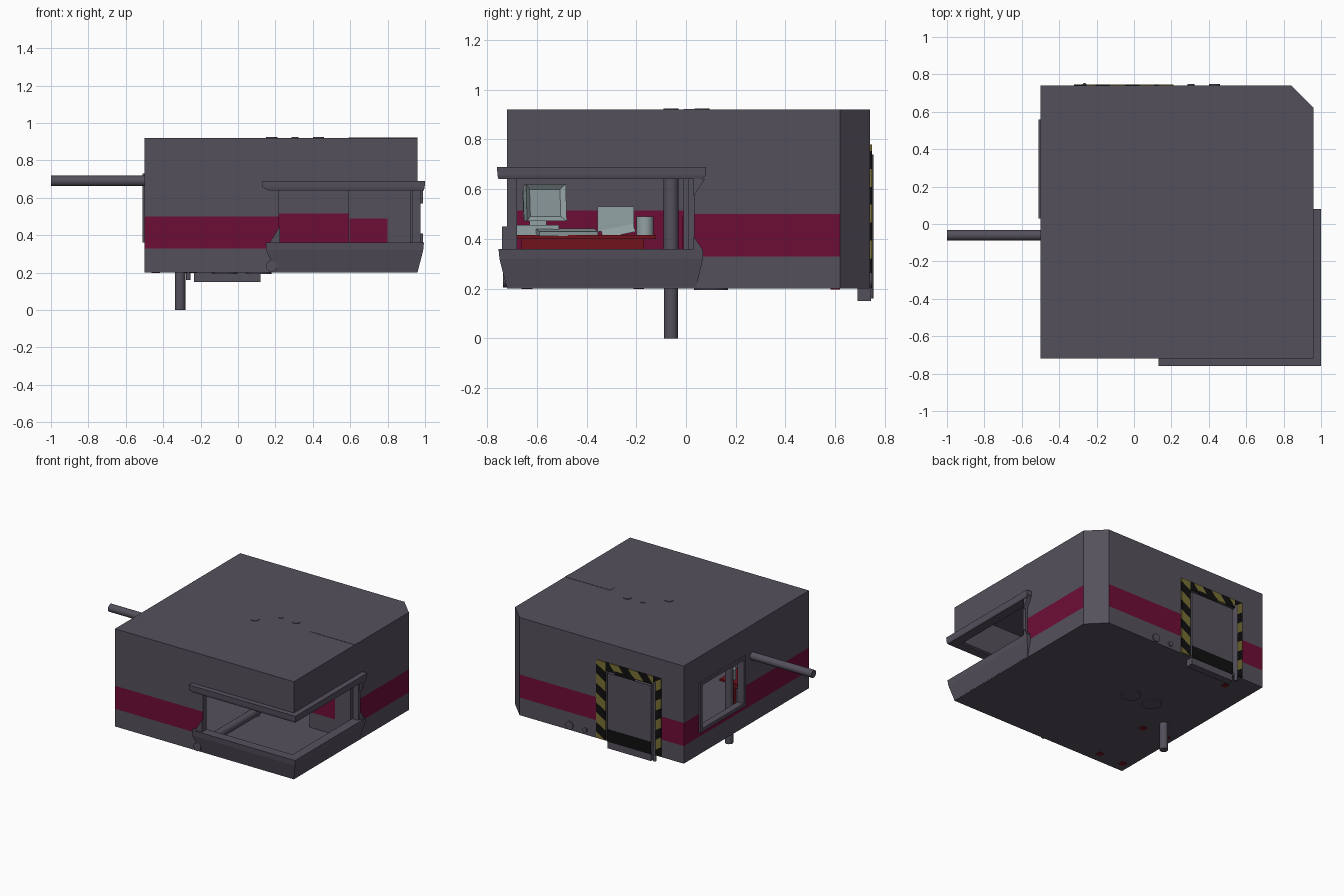
import bpy, bmesh, math
from mathutils import Vector

if "Cube" in bpy.data.objects:
    bpy.data.objects.remove(bpy.data.objects["Cube"])


def mat(name, r, g, b):
    m = bpy.data.materials.new(name)
    m.diffuse_color = (r, g, b, 1)
    m.use_nodes = True
    m.node_tree.nodes["Principled BSDF"].inputs["Base Color"].default_value = m.diffuse_color
    return m


GREY = mat("slate_grey", .09, .081, .108)
CRIMSON = mat("crimson", .155, .004, .036)
RED = mat("desk_red", .17, .006, .012)
YELLOW = mat("hazard_yellow", .19, .16, .036)
BLACK = mat("hazard_black", .005, .005, .005)
PALE = mat("pale_plastic", .29, .36, .37)


def finish(name, bm, mats):
    bmesh.ops.recalc_face_normals(bm, faces=bm.faces)
    me = bpy.data.meshes.new(name)
    bm.to_mesh(me)
    bm.free()
    for m in mats:
        me.materials.append(m)
    ob = bpy.data.objects.new(name, me)
    bpy.context.collection.objects.link(ob)
    return ob


def loft(name, layers, mats, rule=None):
    """Stack of same-length plan outlines [(z, points)], capped at both ends."""
    bm = bmesh.new()
    rings = [[bm.verts.new((x, y, z)) for x, y in pts] for z, pts in layers]
    bm.faces.new(rings[0])
    bm.faces.new(rings[-1])
    n = len(rings[0])
    for k in range(len(rings) - 1):
        for i in range(n):
            j = (i + 1) % n
            f = bm.faces.new((rings[k][i], rings[k][j], rings[k + 1][j], rings[k + 1][i]))
            f.material_index = rule(k, i) if rule else 0
    return finish(name, bm, mats)


def rect(x0, x1, y0, y1):
    return [(x0, y0), (x1, y0), (x1, y1), (x0, y1)]


def box(name, x0, x1, y0, y1, z0, z1, m):
    p = rect(x0, x1, y0, y1)
    return loft(name, [(z0, p), (z1, p)], [m])


def rod(name, a, b, r, m=GREY, sides=24):
    a, b = Vector(a), Vector(b)
    d = b - a
    bm = bmesh.new()
    bmesh.ops.create_cone(bm, cap_ends=True, segments=sides, radius1=r, radius2=r, depth=d.length)
    for f in bm.faces:
        f.smooth = len(f.verts) == 4
        if not f.smooth:
            for e in f.edges:
                e.smooth = False
    q = d.to_track_quat('Z', 'Y')
    for v in bm.verts:
        v.co = q @ v.co + (a + b) / 2
    return finish(name, bm, [m])


def plate(name, pts, y0, y1, m):
    """Outline in x-z, given depth along y."""
    bm = bmesh.new()
    f = bm.faces.new([bm.verts.new((x, y0, z)) for x, z in pts])
    g = bmesh.ops.extrude_face_region(bm, geom=[f])["geom"]
    for v in g:
        if isinstance(v, bmesh.types.BMVert):
            v.co.y = y1
    return finish(name, bm, [m])


# --- cabin shell: striped plan with one chamfered corner, hollowed out ---
def plan(t):
    return [(-.5 + t, -.72 + t), (.96 - t, -.72 + t), (.96 - t, .62 - t * .4),
            (.84 - t * .4, .74 - t), (-.5 + t, .74 - t)]


def stripe(k, i):
    return 1 if k == 1 and i != 2 else 0


two = [GREY, CRIMSON]
shell = loft("cabin_shell", [(z, plan(0)) for z in (.2, .33, .5, .92)], two, stripe)
cutters = [
    loft("cavity_cutter", [(z, plan(.04)) for z in (.215, .33, .515, .88)], two, stripe),
    box("corner_window_cutter", .22, 1.1, -.9, .03, .35, .65, GREY),
    box("side_window_cutter", -.6, -.45, .05, .54, .38, .71, GREY),
    box("door_cutter", -.26, .14, .68, .8, .216, .72, GREY),
]
for c in cutters:
    c.hide_render = True
    mod = shell.modifiers.new("cut", 'BOOLEAN')
    mod.object, mod.solver = c, 'EXACT'
dg = bpy.context.evaluated_depsgraph_get()
cut = bpy.data.meshes.new_from_object(shell.evaluated_get(dg))
shell.modifiers.clear()
shell.data = cut
for c in cutters:
    bpy.data.objects.remove(c)


# --- canopy and sill wrapping the open corner ---
def ell(d, e):
    return [(.22 - e, -.72 - d), (.96 + d, -.72 - d), (.96 + d, .03 + e * .55),
            (.925, .03 + e * .55), (.925, -.685), (.22 - e, -.685)]


loft("window_canopy", [(.64, ell(.034, .06)), (.655, ell(.038, .09)), (.69, ell(.04, .09))], [GREY])
loft("window_sill", [(.205, ell(.001, .02)), (.32, ell(.03, .07)), (.36, ell(.034, .07))], [GREY])
plate("sill_gusset", [(.15, .33), (.225, .33), (.225, .45)], -.74, -.69, GREY)
for z0, z1, y in ((.36, .41, .065), (.64, .57, .075)):
    bm = bmesh.new()
    pts = [(.03, z0), (y, z0), (.03, z1)]
    f = bm.faces.new([bm.verts.new((.93, a, b)) for a, b in pts])
    for v in bmesh.ops.extrude_face_region(bm, geom=[f])["geom"]:
        if isinstance(v, bmesh.types.BMVert):
            v.co.x = .99
    finish("window_end_gusset", bm, [GREY])
box("window_end_post", .93, .975, .01, .035, .35, .65, GREY)

# --- partition behind the corner window, with its roof strip ---
box("partition", .59, .925, -.01, .04, .21, .89, GREY)
box("partition_stripe", .595, .8, -.014, -.009, .33, .49, CRIMSON)
box("roof_strip", .59, .96, -.01, .04, .915, .922, GREY)

# --- left window frame ---
for n, y0, y1, z0, z1 in (("side", .03, .055, .36, .73), ("side", .535, .56, .36, .73),
                          ("top", .055, .535, .705, .73), ("bottom", .055, .535, .36, .385)):
    box("side_window_" + n, -.51, -.46, y0, y1, z0, z1, GREY)

# --- rear door with hazard-striped surround ---
box("door", -.235, .12, .69, .744, .15, .705, GREY)
box("door_black_band", -.235, .12, .743, .747, .2, .29, BLACK)
rod("door_handle_bar", (-.265, .742, .16), (-.265, .742, .74), .012, GREY, 12)
box("door_lintel_black", -.1, .06, .74, .747, .705, .735, BLACK)


def hazard(name, u0, u1, v0, v1, n, slant, vertical):
    """Strip cut into n slanted bands of alternating colour."""
    step = (v1 - v0) / n
    for i in range(-1, n + 1):
        a, b = v0 + i * step, v0 + (i + 1) * step
        lim = lambda v: min(max(v, v0), v1)
        pts = [(u0, lim(a)), (u1, lim(a + slant)), (u1, lim(b + slant)), (u0, lim(b))]
        pts = [p for k, p in enumerate(pts) if p != pts[k - 1]]
        if len(pts) < 3:
            continue
        if not vertical:
            pts = [(v, u) for u, v in pts]
        plate(name, pts, .738, .747, YELLOW if i % 2 else BLACK)


hazard("door_stripe_right", .135, .21, .205, .78, 8, .045, True)
hazard("door_stripe_left", -.32, -.255, .205, .78, 8, -.045, True)
hazard("door_stripe_top", .72, .78, -.255, .135, 5, .05, False)

# --- pipes ---
rod("left_pole", (-1, -.06, .69), (-.31, -.06, .69), .028)
rod("ground_pipe", (-.31, -.06, 0), (-.31, -.06, .715), .028)
rod("floor_pipe", (.18, -.735, .235), (.18, -.035, .235), .03)
rod("riser_pipe", (.18, -.06, .21), (.18, -.06, .924), .03)
for x, r in ((.43, .03), (.305, .018)):
    rod("rear_pipe_end", (x, .69, .235), (x, .748, .235), r)
    rod("roof_pipe_end", (x, .065, .87), (x, .065, .924), r)
for x in (.11, -.07):
    rod("underside_disc", (x, .1, .194), (x, .1, .21), .068)

# --- desk ---
box("desk_top", -.48, -.19, -.71, -.12, .4, .415, RED)
box("desk_apron", -.45, -.22, -.655, -.17, .35, .4, RED)
for x in (-.44, -.24):
    for y in (-.64, -.19):
        box("desk_leg", x - .022, x + .022, y - .022, y + .022, .198, .4, RED)
box("floor_plate", -.31, -.27, .58, .62, .197, .2, RED)

# --- desk items ---
box("computer_base", -.43, -.25, -.715, -.51, .415, .455, PALE)
box("monitor_stand", -.38, -.3, -.63, -.56, .455, .48, PALE)
mon = loft("monitor", [(-.07, rect(-.045, .045, -.05, .05)), (.02, rect(-.07, .07, -.08, .08)),
                       (.07, rect(-.075, .075, -.085, .085)), (.055, rect(-.055, .055, -.065, .065))], [PALE])
mon.rotation_euler = (0, math.radians(85), math.radians(20))
mon.location = (-.34, -.585, .54)
key = box("keyboard", -.05, .05, -.12, .12, 0, .018, PALE)
key.location, key.rotation_euler = (-.24, -.48, .418), (0, math.radians(8), math.radians(10))
box("telephone_body", -.42, -.3, -.355, -.21, .43, .53, PALE)
tray = loft("document_tray", [(0, rect(-.06, .06, -.07, .07)), (.1, rect(-.03, .03, -.05, .05))], [PALE])
tray.location, tray.rotation_euler = (-.35, -.27, .415), (math.radians(12), 0, 0)
rod("mug", (-.25, -.165, .415), (-.25, -.165, .49), .035, PALE, 16)
